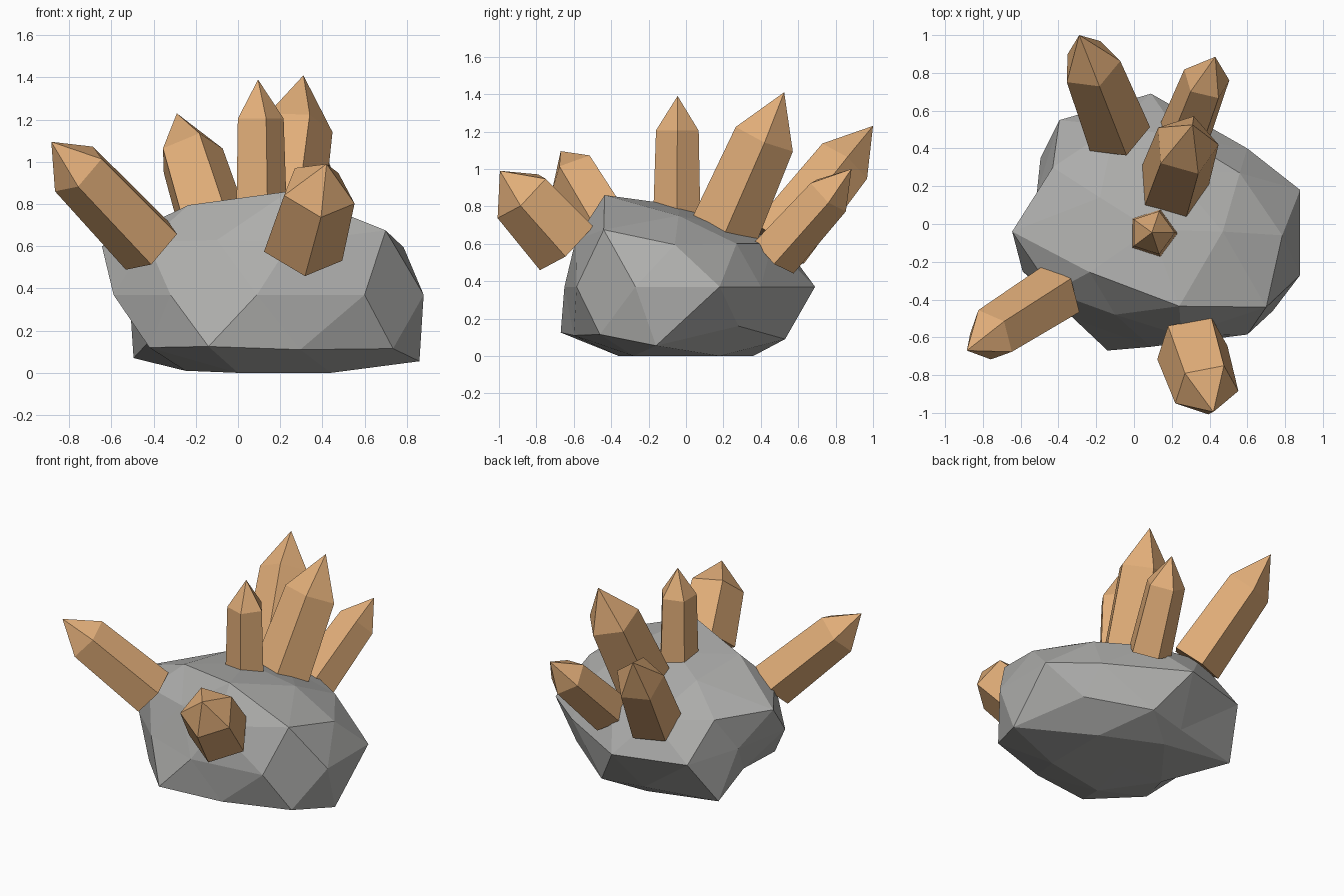
import bpy, bmesh
from math import atan2, pi
from mathutils import Vector, Quaternion

if "Cube" in bpy.data.objects:
    bpy.data.objects.remove(bpy.data.objects["Cube"])


def finish(bm, name, mat):
    bmesh.ops.recalc_face_normals(bm, faces=bm.faces)
    me = bpy.data.meshes.new(name)
    bm.to_mesh(me)
    bm.free()
    me.materials.append(mat)
    ob = bpy.data.objects.new(name, me)
    bpy.context.collection.objects.link(ob)


def material(name, colour):
    mat = bpy.data.materials.new(name)
    mat.diffuse_color = (*colour, 1)
    mat.use_nodes = True
    mat.node_tree.nodes["Principled BSDF"].inputs["Base Color"].default_value = mat.diffuse_color
    return mat


tan = material("crystal_tan", (.75, .42, .19))
grey = material("rock_grey", (.42, .42, .41))

# Rock: icosphere whose rings (bottom to top, each by angle from -180) are pushed into shape
RINGS = [
    [(.09, -.03, 0)],
    [(0, -.36, 0), (.44, -.28, 0), (.44, .18, 0), (.05, .36, 0), (-.25, -.03, .01)],
    [(-.42, -.38, .12), (.295, -.6, .11), (.86, -.16, .055), (.28, .53, .09), (-.495, .35, .07)],
    [(-.14, -.67, .125), (.735, -.46, .115), (.65, .28, .16), (0, .46, .08), (-.43, -.02, .14)],
    [(-.59, -.25, .37), (-.32, -.5, .37), (.09, -.65, .37), (.6, -.585, .37), (.88, -.27, .37),
     (.88, .18, .37), (.6, .4, .37), (.09, .69, .37), (-.395, .55, .37), (-.515, .16, .37)],
    [(-.43, -.36, .62), (.25, -.59, .62), (.785, -.06, .595), (.25, .46, .6), (-.43, .3, .6)],
    [(-.1, -.48, .63), (.7, -.44, .675), (.56, .27, .6), (-.1, .52, .6), (-.645, -.04, .6)],
    [(-.235, -.255, .795), (.24, -.435, .86), (.47, -.04, .75), (.2, .28, .68), (-.18, .14, .75)],
    [(.09, -.03, .805)],
]
bm = bmesh.new()
bmesh.ops.create_icosphere(bm, subdivisions=2, radius=1)
levels = [-1, -.851, -.526, -.447, 0, .447, .526, .851, 1]
groups = [[] for _ in levels]
for v in bm.verts:
    k = min(range(9), key=lambda i: abs(levels[i] - v.co.z))
    a = atan2(v.co.y, v.co.x)
    groups[k].append((a + 2 * pi if a < -3.1 else a, v))
for group, ring in zip(groups, RINGS):
    for (a, v), p in zip(sorted(group, key=lambda t: t[0]), ring):
        v.co = p
finish(bm, "rock", grey)


# Crystals: five-sided tapered prisms with pointed tips; "corner" aims one edge
def crystal(name, base, tip, r0, r1, shoulder, corner):
    base, tip = Vector(base), Vector(tip)
    axis = (tip - base).normalized()
    u = Vector(corner)
    u = (u - axis * u.dot(axis)).normalized()
    bm = bmesh.new()

    def ring(c, r):
        return [bm.verts.new(c + Quaternion(axis, i * 2 * pi / 5) @ u * r) for i in range(5)]
    low, high = ring(base, r0), ring(base.lerp(tip, shoulder), r1)
    top = bm.verts.new(tip)
    bm.faces.new(low[::-1])
    for i in range(5):
        j = (i + 1) % 5
        bm.faces.new((low[i], low[j], high[j], high[i]))
        bm.faces.new((high[i], high[j], top))
    finish(bm, name, tan)


crystal("crystal_centre", (.1, -.05, .65), (.095, -.045, 1.39), .135, .12, .75, (1, 0, 0))
crystal("crystal_back_large", (.2, .19, .65), (.31, .525, 1.41), .195, .175, .68, (.07, -.16, .065))
crystal("crystal_front_left", (-.41, -.37, .6), (-.885, -.67, 1.095), .165, .15, .73, (.1, .1, .12))
crystal("crystal_front_right", (.305, -.635, .595), (.42, -.995, .99), .2, .18, .67, (.165, 0, -.065))
crystal("crystal_back_left", (-.09, .49, .59), (-.29, 1, 1.23), .18, .16, .69, (.14, .02, .03))
crystal("crystal_back_right", (.27, .47, .54), (.43, .885, 1), .145, .13, .7, (.11, 0, -.04))
